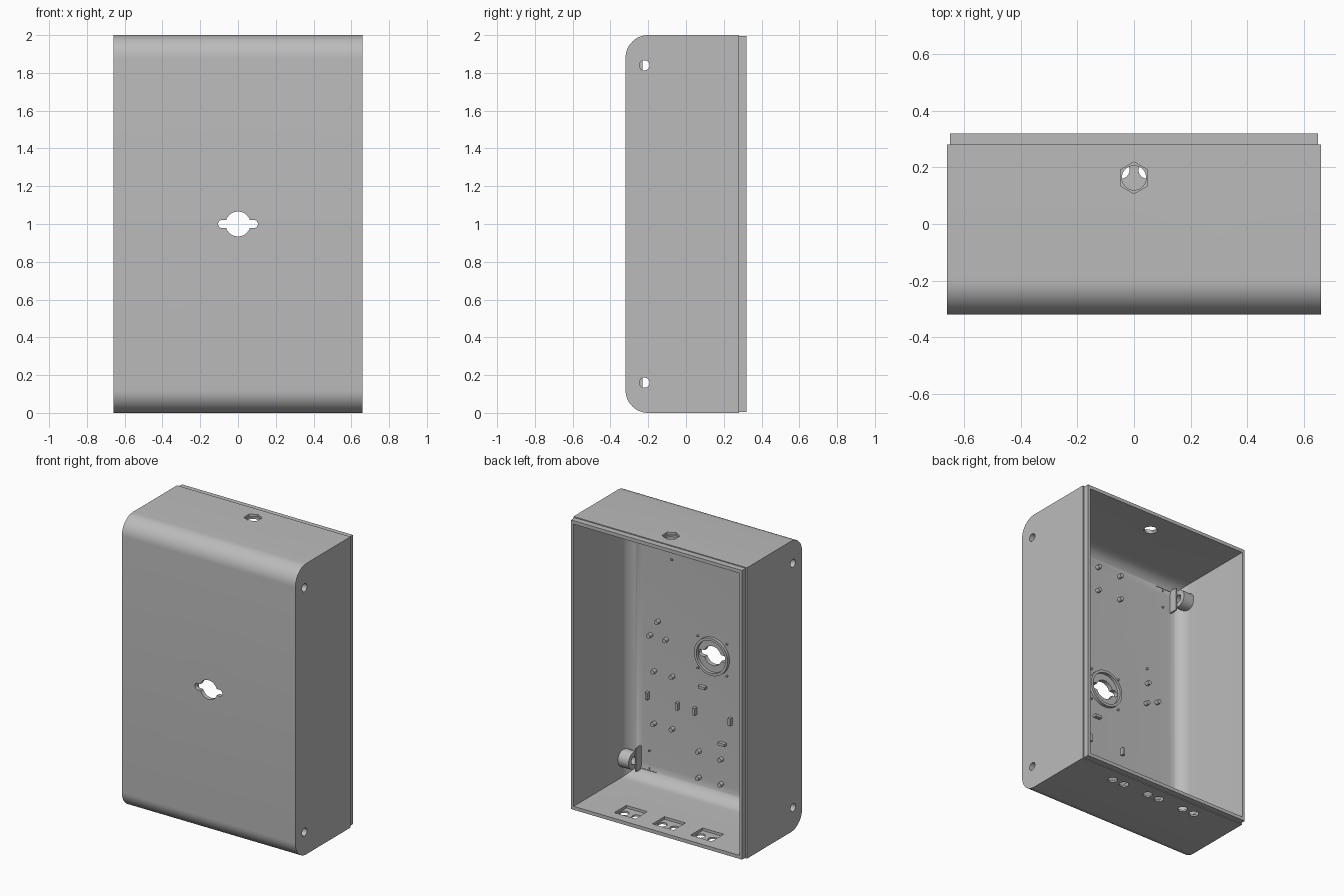
import bpy, bmesh, math
from mathutils import Matrix, Vector

cube = bpy.data.objects.get("Cube")
if cube:
    bpy.data.objects.remove(cube, do_unlink=True)

grey = bpy.data.materials.new("Grey plastic")
grey.use_nodes = True
COLOUR = (0.5, 0.5, 0.5, 1)
grey.diffuse_color = COLOUR
grey.node_tree.nodes["Principled BSDF"].inputs["Base Color"].default_value = COLOUR

H, D = 2.0, 0.32             # height and half depth
W, WALL = 0.66, 0.03         # half width and wall thickness
INNER = -D + WALL            # inside surface of the front panel


def finish(name, bm):
    bmesh.ops.recalc_face_normals(bm, faces=bm.faces)
    mesh = bpy.data.meshes.new(name)
    bm.to_mesh(mesh)
    bm.free()
    mesh.materials.append(grey)
    ob = bpy.data.objects.new(name, mesh)
    bpy.context.collection.objects.link(ob)
    return ob


def box(name, low, high, front_bevel=0, verticals=True, segments=12):
    """Box between two corners, optionally with rounded front edges."""
    bm = bmesh.new()
    low, high = Vector(low), Vector(high)
    size = high - low
    bmesh.ops.create_cube(bm, size=1)
    for v in bm.verts:
        v.co = (low + high) / 2 + Vector(a * b for a, b in zip(v.co, size))
    if front_bevel:
        def rounded(e):
            a, b = (v.co for v in e.verts)
            on_front = max(a.y, b.y) < low.y + 1e-4
            return on_front and (verticals or abs(a.z - b.z) < 1e-4)
        edges = [e for e in bm.edges if rounded(e)]
        bmesh.ops.bevel(bm, geom=edges, offset=front_bevel, segments=segments,
                        profile=0.5, affect='EDGES')
    return finish(name, bm)


def rod(name, centre, axis, radius, length, sides=32):
    bm = bmesh.new()
    turn = {'X': Matrix.Rotation(math.pi / 2, 4, 'Y'),
            'Y': Matrix.Rotation(math.pi / 2, 4, 'X'),
            'Z': Matrix.Identity(4)}[axis]
    bmesh.ops.create_cone(bm, cap_ends=True, segments=sides, radius1=radius,
                          radius2=radius, depth=length,
                          matrix=Matrix.Translation(centre) @ turn)
    return finish(name, bm)


def combine(target, other, operation):
    """Apply one boolean and discard the helper."""
    mod = target.modifiers.new("Boolean", 'BOOLEAN')
    mod.operation, mod.solver, mod.object = operation, 'EXACT', other
    bpy.context.view_layer.objects.active = target
    bpy.ops.object.modifier_apply(modifier=mod.name)
    bpy.data.objects.remove(other, do_unlink=True)


def cut(target, cutter):
    combine(target, cutter, 'DIFFERENCE')


# Shell: rounded outer body, stepped rear lip, filleted cavity
shell = box("enclosure_shell", (-W, -D, 0), (W, 0.28, H), 0.12, False)
combine(shell, box("lip", (-0.65, 0.1, 0.006), (0.65, D, H - 0.006)), 'UNION')
cut(shell, box("cavity", (-W + WALL, INNER, WALL), (W - WALL, 0.5, H - WALL), 0.1))

# Keyed opening in the front panel
cut(shell, rod("opening", (0, -D, 1), 'Y', 0.066, 0.2, 48))
cut(shell, box("opening_slot", (-0.085, -0.4, 0.978), (0.085, -0.2, 1.022)))
for s in (-1, 1):
    cut(shell, rod("slot_end", (s * 0.083, -D, 1), 'Y', 0.0222, 0.2, 24))

# Side fixing holes
CORNERS = (0.16, H - 0.16)
for z in CORNERS:
    for s in (-1, 1):
        cut(shell, rod("side_hole", (s * W, -0.22, z), 'X', 0.027, 0.5))

# Hexagonal nut pocket and cable hole in the top
cut(shell, rod("nut_pocket", (0, 0.163, H), 'Z', 0.056, 0.03, 6))
cut(shell, rod("cable_hole", (0, 0.163, H), 'Z', 0.043, 0.2))

# Connector pockets in the floor, each with two round holes
for x in (-0.29, 0, 0.29):
    cut(shell, box("pocket", (x - 0.08, 0.12, 0.012), (x + 0.08, 0.25, 0.1)))
    for s in (-1, 1):
        cut(shell, rod("hole", (x + s * 0.046, 0.19, 0), 'Z', 0.03, 0.1))

# Raised ring around the front opening, with four screw posts
ring = rod("opening_ring", (0, INNER + 0.008, 1), 'Y', 0.128, 0.026, 48)
cut(ring, rod("ring_bore", (0, INNER, 1), 'Y', 0.11, 0.2, 48))
parts = [shell, ring]
for sx in (-1, 1):
    for sz in (-1, 1):
        parts.append(rod("ring_post", (sx * 0.11, INNER, 1 + sz * 0.11),
                         'Y', 0.007, 0.02, 12))

# Corner fixing bosses and their brackets
for sx in (-1, 1):
    for z in CORNERS:
        out = -1 if z < 1 else 1
        boss = rod("corner_boss", (sx * 0.595, -0.22, z), 'X', 0.06, 0.09)
        cut(boss, rod("boss_bore", (sx * 0.6, -0.22, z), 'X', 0.027, 0.4))
        parts.append(boss)

        def bracket(name, xs, zs, depth):
            x0, x1 = sorted(sx * x for x in xs)
            z0, z1 = sorted(z + out * k for k in zs)
            parts.append(box(name, (x0, INNER - 0.01, z0),
                             (x1, INNER + depth, z1)))
        bracket("bracket_plate", (0.54, 0.55), (-0.08, 0.08), 0.06)
        bracket("bracket_foot", (0.42, 0.55), (0.07, 0.08), 0.012)
        for dz in (-0.06, 0.06):
            parts.append(rod("bracket_pin", (sx * 0.48, INNER, z + dz),
                             'Y', 0.007, 0.02, 12))

# Circuit board posts on the inside of the front panel
POSTS = [(0.41, 1.13), (0.47, 1.02), (0.35, 1.02),
         (-0.35, 1.17), (-0.43, 1.06), (-0.34, 1.02),
         (0.44, 0.78), (0.30, 0.78), (0.44, 0.42), (0.30, 0.42),
         (0.10, 0.32), (-0.07, 0.31), (0.10, 0.14), (-0.07, 0.14),
         (0.06, 1.87), (0.06, 1.70), (-0.12, 1.87), (-0.12, 1.70)]
for x, z in POSTS:
    parts.append(rod("board_post", (x, INNER + 0.01, z), 'Y', 0.015, 0.04, 20))
for x, z in ((0.31, 1.58), (-0.35, 1.28)):
    parts.append(rod("small_pin", (x, INNER, z), 'Y', 0.008, 0.02, 12))

# Small upright and level cable tabs
TABS = [(0.49, 0.60, False), (0.26, 0.59, False), (0.13, 0.59, False),
        (-0.14, 0.59, False), (0.07, 0.77, True), (-0.08, 0.42, True)]
for x, z, level in TABS:
    w, h = (0.025, 0.009) if level else (0.009, 0.025)
    parts.append(box("cable_tab", (x - w, INNER - 0.01, z - h),
                     (x + w, INNER + 0.025, z + h)))

# Smooth curved faces while keeping corners crisp
bpy.ops.object.select_all(action='DESELECT')
for ob in parts:
    ob.select_set(True)
bpy.context.view_layer.objects.active = shell
bpy.ops.object.shade_smooth_by_angle(angle=math.radians(30))
